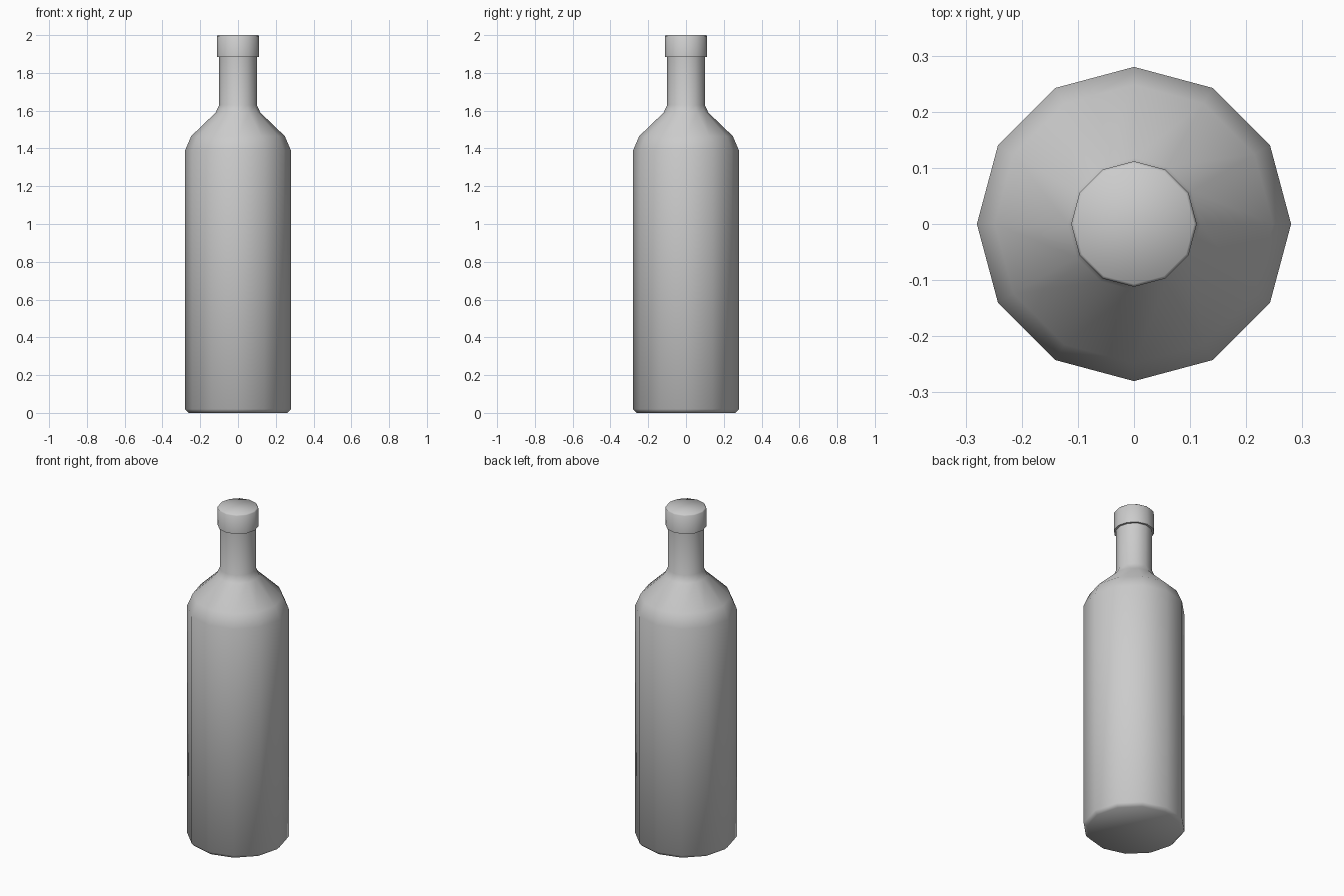
import bpy, bmesh, math

cube = bpy.data.objects.get("Cube")
if cube:
    bpy.data.objects.remove(cube, do_unlink=True)

SIDES = 12

grey = bpy.data.materials.new("plain grey")
grey.use_nodes = True
colour = (0.6, 0.6, 0.6, 1)
grey.diffuse_color = colour
grey.node_tree.nodes["Principled BSDF"].inputs["Base Color"].default_value = colour


def lathe(name, profile, sharp_angle):
    """Turn a (radius, height) profile into a closed twelve-sided solid."""
    bm = bmesh.new()
    rings = []
    for radius, z in profile:
        angles = [math.tau * i / SIDES for i in range(SIDES)]
        rings.append([bm.verts.new((radius * math.cos(a), radius * math.sin(a), z)) for a in angles])
    for low, high in zip(rings, rings[1:]):
        for i in range(SIDES):
            j = (i + 1) % SIDES
            bm.faces.new((low[i], low[j], high[j], high[i]))
    bm.faces.new(rings[0][::-1])
    bm.faces.new(rings[-1])
    mesh = bpy.data.meshes.new(name)
    bm.to_mesh(mesh)
    bm.free()
    mesh.materials.append(grey)
    obj = bpy.data.objects.new(name, mesh)
    bpy.context.collection.objects.link(obj)
    bpy.ops.object.select_all(action="DESELECT")
    obj.select_set(True)
    bpy.context.view_layer.objects.active = obj
    bpy.ops.object.shade_smooth_by_angle(angle=math.radians(sharp_angle))
    return obj


# Body with a chamfered base, sloping shoulder and straight neck
lathe("bottle_body", [(0.262, 0), (0.28, 0.02), (0.28, 1.39), (0.248, 1.465),
                      (0.118, 1.59), (0.1, 1.63), (0.1, 1.9)], 70)

# Cap with a softened top edge
lathe("bottle_cap", [(0.112, 1.885), (0.112, 1.994), (0.107, 2)], 60)
